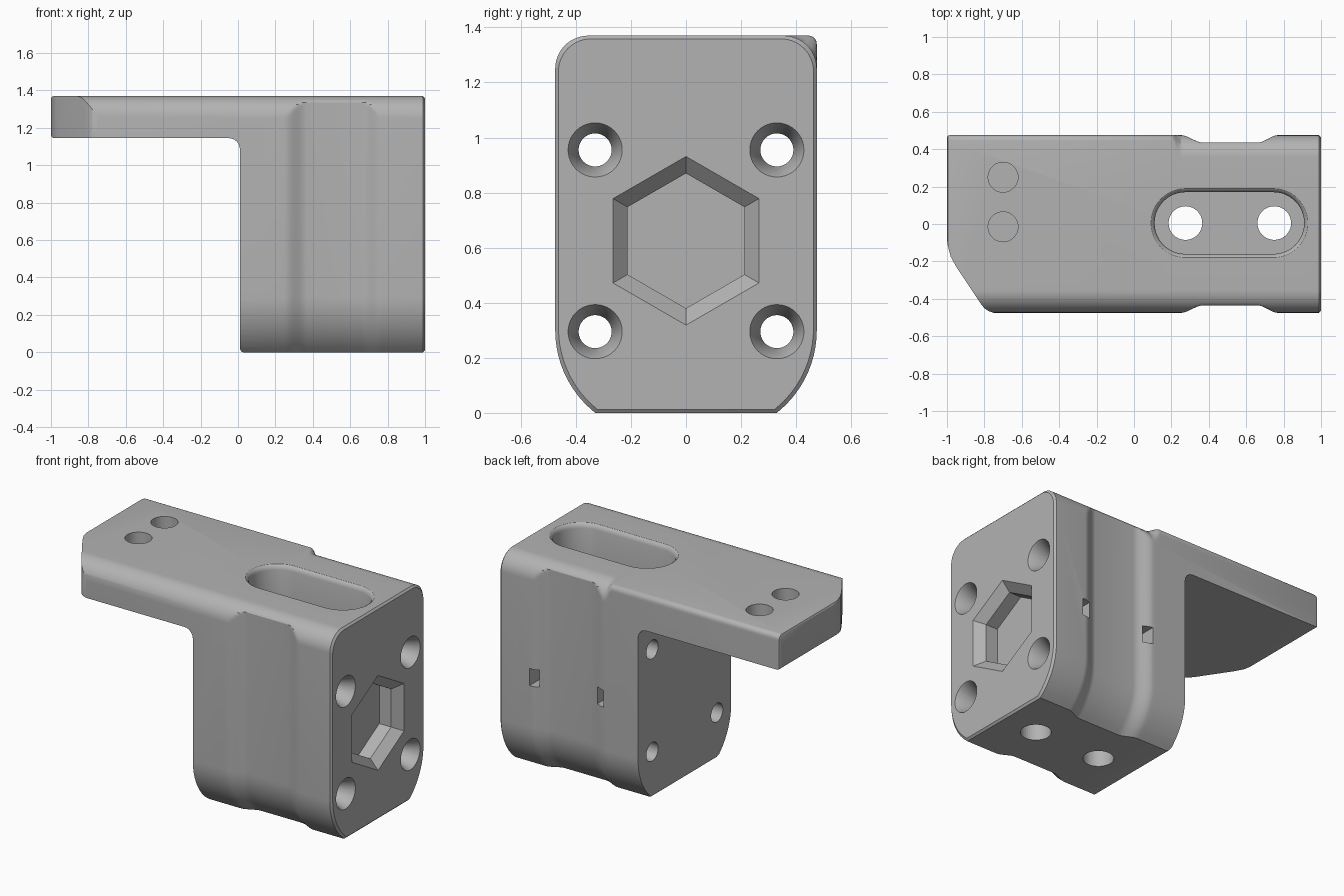
import bpy, bmesh, math

cube = bpy.data.objects.get("Cube")
if cube:
    bpy.data.objects.remove(cube, do_unlink=True)

# One matte grey for the whole part
GREY = (0.45, 0.45, 0.45, 1)
grey = bpy.data.materials.new("matte grey")
grey.diffuse_color = GREY
grey.use_nodes = True
grey.node_tree.nodes["Principled BSDF"].inputs["Base Color"].default_value = GREY

W, H, E = 0.475, 1.37, 0.012      # half width, height, edge softening
HEX_Z = 0.625


def loft(name, rings):
    """Closed solid through rings that share a point count."""
    bm = bmesh.new()
    loops = [[bm.verts.new(p) for p in ring] for ring in rings]
    n = len(loops[0])
    for a, b in zip(loops, loops[1:]):
        for i in range(n):
            j = (i + 1) % n
            bm.faces.new((a[i], a[j], b[j], b[i]))
    bm.faces.new(loops[0][::-1])
    bm.faces.new(loops[-1])
    bmesh.ops.recalc_face_normals(bm, faces=bm.faces)
    bmesh.ops.triangulate(bm, faces=bm.faces)
    mesh = bpy.data.meshes.new(name)
    bm.to_mesh(mesh)
    bm.free()
    mesh.materials.append(grey)
    obj = bpy.data.objects.new(name, mesh)
    bpy.context.collection.objects.link(obj)
    return obj


def circle(r, n=40, start=0.0):
    return [(r * math.cos(start + math.tau * i / n),
             r * math.sin(start + math.tau * i / n)) for i in range(n)]


def cut(cutter):
    """Subtract the cutter from the bracket, then discard it."""
    cutter.hide_render = True
    mod = bracket.modifiers.new("cut", 'BOOLEAN')
    mod.operation, mod.solver, mod.object = 'DIFFERENCE', 'EXACT', cutter
    bpy.context.view_layer.objects.active = bracket
    bpy.ops.object.modifier_apply(modifier=mod.name)
    bpy.data.objects.remove(cutter, do_unlink=True)


def cut_x(name, outline, y, z, steps):
    """Cut along x; steps are (x, scale of outline)."""
    cut(loft(name, [[(x, y + u * s, z + v * s) for u, v in outline] for x, s in steps]))


def cut_z(name, outline, x, y, steps):
    cut(loft(name, [[(x + u * s, y + v * s, z) for u, v in outline] for z, s in steps]))


# Cross-section: curved-in base, straight sides, rounded top
def half_width(z, top_r, waist):
    if z < 0.3:
        r = 0.383
        return W - r + math.sqrt(r * r - (0.3 - z) ** 2) - waist
    w = W
    if z > H - top_r:
        w = W - top_r + math.sqrt(max(0, top_r ** 2 - (z - H + top_r) ** 2))
    return min(w, W - waist)


levels = [0.3 * i / 10 for i in range(11)]
levels += [H - 0.12 + 0.12 * math.sin(math.pi / 2 * i / 14) for i in range(15)]


def section(x, inset, back_r, waist):
    ring = [(-half_width(z, 0.12, waist), z) for z in levels]
    ring += [(half_width(z, back_r, waist), z) for z in reversed(levels)]
    k, m = 1 - inset / W, 1 - 2 * inset / H
    return [(x, y * k, H / 2 + (z - H / 2) * m) for y, z in ring]


def smooth(t):
    t = max(0, min(1, t))
    return t * t * (3 - 2 * t)


def waist(x):
    return 0.04 * (smooth((x - 0.25) / 0.12) - smooth((x - 0.66) / 0.11))


# Main solid, lofted from arm tip to right face
stations = [0.2, 0.215, 0.23] + [0.25 + 0.012 * i for i in range(11)]
stations += [0.66 + 0.011 * i for i in range(11)]
rings = [section(-1, E, 0.03, 0), section(-0.995, E * 0.3, 0.03, 0), section(-0.985, 0, 0.03, 0)]
rings += [section(x, 0, 0.03 + 0.09 * smooth((x - 0.2) / 0.05), waist(x)) for x in stations]
rings += [section(1 - E, 0, 0.12, 0), section(1, E, 0.12, 0)]
bracket = loft("bracket", rings)

# Space under the arm, with a filleted inner corner
fillet = [(-0.05 + 0.06 * math.sin(a), 1.085 + 0.06 * math.cos(a))
          for a in (math.pi / 16 * i for i in range(9))]
under = [(-1.1, -0.1), (-1.1, 1.16), (-1, 1.16), (-0.995, 1.15), (-0.985, 1.145)]
under += fillet + [(0.01, 0.02), (0.016, 0.006), (0.03, -0.001), (0.03, -0.1)]
cut(loft("under_arm_space", [[(x, y, z) for x, z in under] for y in (-0.7, 0.7)]))

# Clipped front corner of the arm
corner = [(-1.1, -0.08), (-1, -0.08), (-0.995, -0.12), (-0.98, -0.175), (-0.95, -0.23),
          (-0.82, -0.425), (-0.8, -0.45), (-0.775, -0.467), (-0.74, -0.478), (-0.74, -0.7), (-1.1, -0.7)]
cut_z("arm_corner", corner, 0, 0, [(0.9, 1), (1.5, 1)])

# Top slot with softened rim
SLOT_R, SLOT_HALF = 0.165, 0.235


def stadium(r, z):
    pts = []
    for side in (1, -1):
        for i in range(25):
            a = -math.pi / 2 + math.pi * i / 24
            pts.append((0.51 + side * (SLOT_HALF + r * math.cos(a)), 0.005 + side * r * math.sin(a), z))
    return pts


slot_steps = [(0, 1.07), (0, 1.34), (0.004, 1.354), (0.011, 1.364), (0.02, H), (0.02, 1.45)]
cut(loft("top_slot", [stadium(SLOT_R + d, z) for d, z in slot_steps]))

# Vertical bolt holes and blind magnet pockets
for x in (0.275, 0.75):
    cut_z("bolt_hole", circle(0.09), x, 0.005, [(-0.1, 1), (1.2, 1)])
for y in (0.25, -0.015):
    cut_z("arm_pocket", circle(0.08), -0.7, y, [(1.22, 1), (1.5, 1)])

# Hexagonal pocket with sloped mouth
hexagon = circle(0.245, 6, math.pi / 6)
cut_x("hex_pocket", hexagon, 0, HEX_Z, [(0.86, 1), (0.945, 1), (1, 1.25), (1.1, 1.25)])

# Countersunk screw holes through the body
for y in (-0.33, 0.33):
    for z in (HEX_Z - 0.33, HEX_Z + 0.33):
        cut_x("screw_hole", circle(0.06), y, z,
              [(-0.1, 1), (0.9, 1), (0.985, 1.5), (1, 1.64), (1.1, 1.64)])

# Small tie windows in the back
window = [(-0.03, -0.055), (0.03, -0.055), (0.03, 0.055), (-0.03, 0.055)]
for x in (0.285, 0.755):
    cut(loft("tie_window", [[(x + u, y, HEX_Z + v) for u, v in window] for y in (0.34, 0.6)]))

# Smooth curved areas, keep edges crisp
bpy.ops.object.select_all(action='DESELECT')
bracket.select_set(True)
bpy.context.view_layer.objects.active = bracket
bpy.ops.object.shade_smooth_by_angle(angle=math.radians(30))
